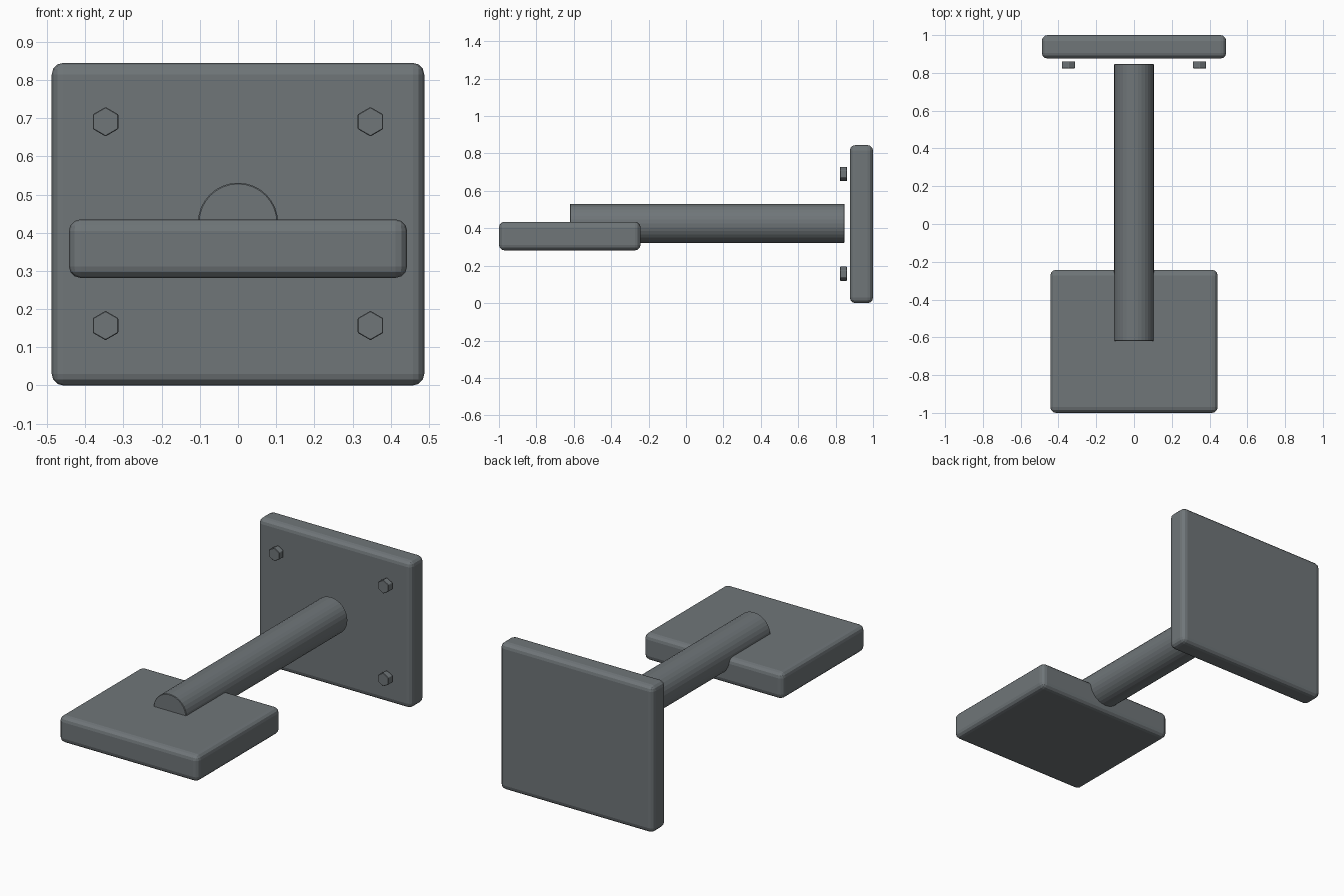
import bpy, math

if "Cube" in bpy.data.objects:
    bpy.data.objects.remove(bpy.data.objects["Cube"])

# Single dark metal colour
metal = bpy.data.materials.new("dark_grey_metal")
metal.diffuse_color = (0.16, 0.18, 0.19, 1)
metal.use_nodes = True
metal.node_tree.nodes["Principled BSDF"].inputs["Base Color"].default_value = metal.diffuse_color


def finish(ob, name):
    ob.name = name
    ob.data.materials.append(metal)
    return ob


def rounded_plate(name, lo, hi, radius):
    """Box between two corners with softly rounded edges."""
    centre = [(a + b) / 2 for a, b in zip(lo, hi)]
    bpy.ops.mesh.primitive_cube_add(size=1, location=centre)
    ob = finish(bpy.context.object, name)
    ob.scale = [b - a for a, b in zip(lo, hi)]
    bpy.ops.object.transform_apply(location=False, rotation=False, scale=True)
    bev = ob.modifiers.new("rounded_edges", 'BEVEL')
    bev.width = radius
    bev.segments = 3
    return ob


def rod(name, sides, radius, y0, y1, x, z, bevel, spin=0.0):
    """Prism or cylinder running along y."""
    bpy.ops.mesh.primitive_cylinder_add(
        vertices=sides, radius=radius, depth=y1 - y0,
        location=(x, (y0 + y1) / 2, z), rotation=(math.pi / 2, spin, 0))
    ob = finish(bpy.context.object, name)
    bev = ob.modifiers.new("edge_bevel", 'BEVEL')
    bev.width = bevel
    bev.segments = 1
    bev.limit_method = 'ANGLE'
    return ob


# Wall plate and front pad
rounded_plate("wall_plate", (-0.488, 0.876, 0), (0.488, 1.0, 0.845), 0.03)
rounded_plate("front_pad", (-0.443, -1.0, 0.282), (0.443, -0.243, 0.435), 0.03)

# Round support arm
rod("support_arm", 32, 0.105, -0.62, 0.847, 0, 0.426, 0.003)

# Four hexagonal bolt heads
for sx in (-1, 1):
    for sz in (-1, 1):
        rod("bolt_head", 6, 0.0385, 0.823, 0.861,
            sx * 0.347, 0.424 + sz * 0.267, 0.002)
